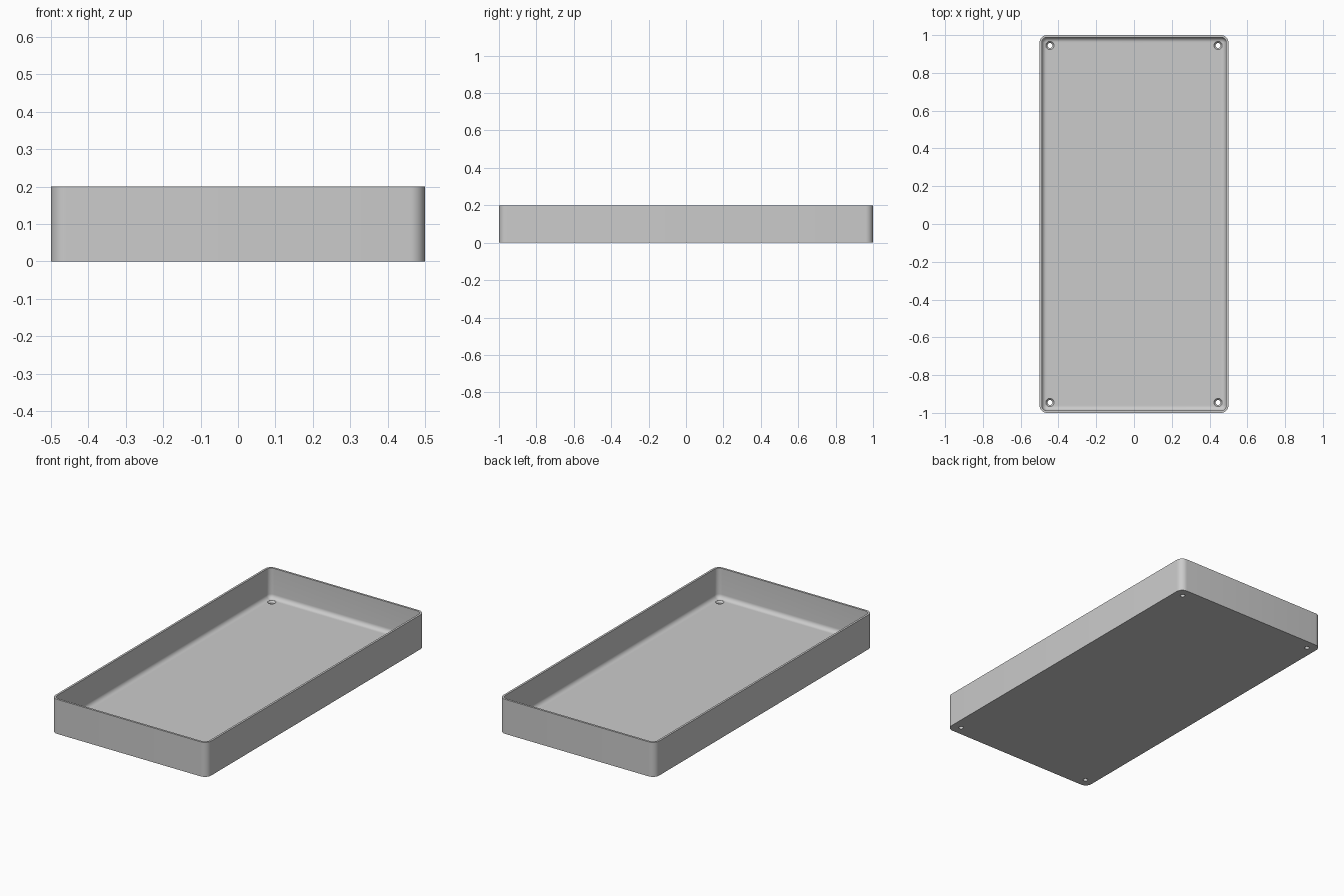
import bpy, bmesh, math

cube = bpy.data.objects.get("Cube")
if cube:
    bpy.data.objects.remove(cube, do_unlink=True)

HALF_X, HALF_Y, HEIGHT = 0.5, 1.0, 0.2
CORNER, WALL, FLOOR, FILLET = 0.04, 0.012, 0.025, 0.025
STEPS = 8

# Plain grey finish
grey = bpy.data.materials.new("plain grey")
grey.use_nodes = True
colour = (0.6, 0.6, 0.6, 1)
grey.diffuse_color = colour
grey.node_tree.nodes["Principled BSDF"].inputs["Base Color"].default_value = colour


def rounded_ring(bm, inset, z):
    """Rounded rectangle of vertices, inset from the outer wall."""
    r = max(CORNER - inset, 0.003)
    ring = []
    for quarter, (sx, sy) in enumerate([(1, 1), (-1, 1), (-1, -1), (1, -1)]):
        cx, cy = sx * (HALF_X - inset - r), sy * (HALF_Y - inset - r)
        for i in range(STEPS + 1):
            a = (quarter + i / STEPS) * math.pi / 2
            ring.append(bm.verts.new((cx + r * math.cos(a), cy + r * math.sin(a), z)))
    return ring


def circle_ring(bm, x, y, radius, z, sides=24):
    return [bm.verts.new((x + radius * math.cos(2 * math.pi * i / sides),
                          y + radius * math.sin(2 * math.pi * i / sides), z))
            for i in range(sides)]


def skin(bm, rings):
    """Bridge successive rings and cap both ends."""
    for a, b in zip(rings, rings[1:]):
        for i in range(len(a)):
            j = (i + 1) % len(a)
            bm.faces.new((a[i], a[j], b[j], b[i]))
    bm.faces.new(rings[0][::-1])
    bm.faces.new(rings[-1])


def finish(bm, name):
    bmesh.ops.recalc_face_normals(bm, faces=bm.faces[:])
    mesh = bpy.data.meshes.new(name)
    bm.to_mesh(mesh)
    bm.free()
    mesh.materials.append(grey)
    obj = bpy.data.objects.new(name, mesh)
    bpy.context.collection.objects.link(obj)
    return obj


# Tray: outer wall, rim, inner wall, coved floor edge
bm = bmesh.new()
section = [(0, 0), (0, HEIGHT), (WALL, HEIGHT)]
for i in range(STEPS + 1):
    a = i / STEPS * math.pi / 2
    section.append((WALL + FILLET * (1 - math.cos(a)),
                    FLOOR + FILLET * (1 - math.sin(a))))
skin(bm, [rounded_ring(bm, inset, z) for inset, z in section])
tray = finish(bm, "tray")

# Countersunk screw holes in the four corners
bm = bmesh.new()
for sx in (-1, 1):
    for sy in (-1, 1):
        x, y = sx * 0.445, sy * 0.945
        skin(bm, [circle_ring(bm, x, y, radius, z) for radius, z in
                  [(0.013, -0.02), (0.013, FLOOR - 0.01),
                   (0.022, FLOOR), (0.022, FLOOR + 0.05)]])
cutter = finish(bm, "hole_cutter")
cutter.hide_render = True

cut = tray.modifiers.new("screw holes", 'BOOLEAN')
cut.operation = 'DIFFERENCE'
cut.solver = 'EXACT'
cut.object = cutter
bpy.ops.object.select_all(action='DESELECT')
bpy.context.view_layer.objects.active = tray
tray.select_set(True)
bpy.ops.object.modifier_apply(modifier=cut.name)
bpy.data.objects.remove(cutter, do_unlink=True)
bpy.ops.object.shade_smooth_by_angle(angle=math.radians(30))
